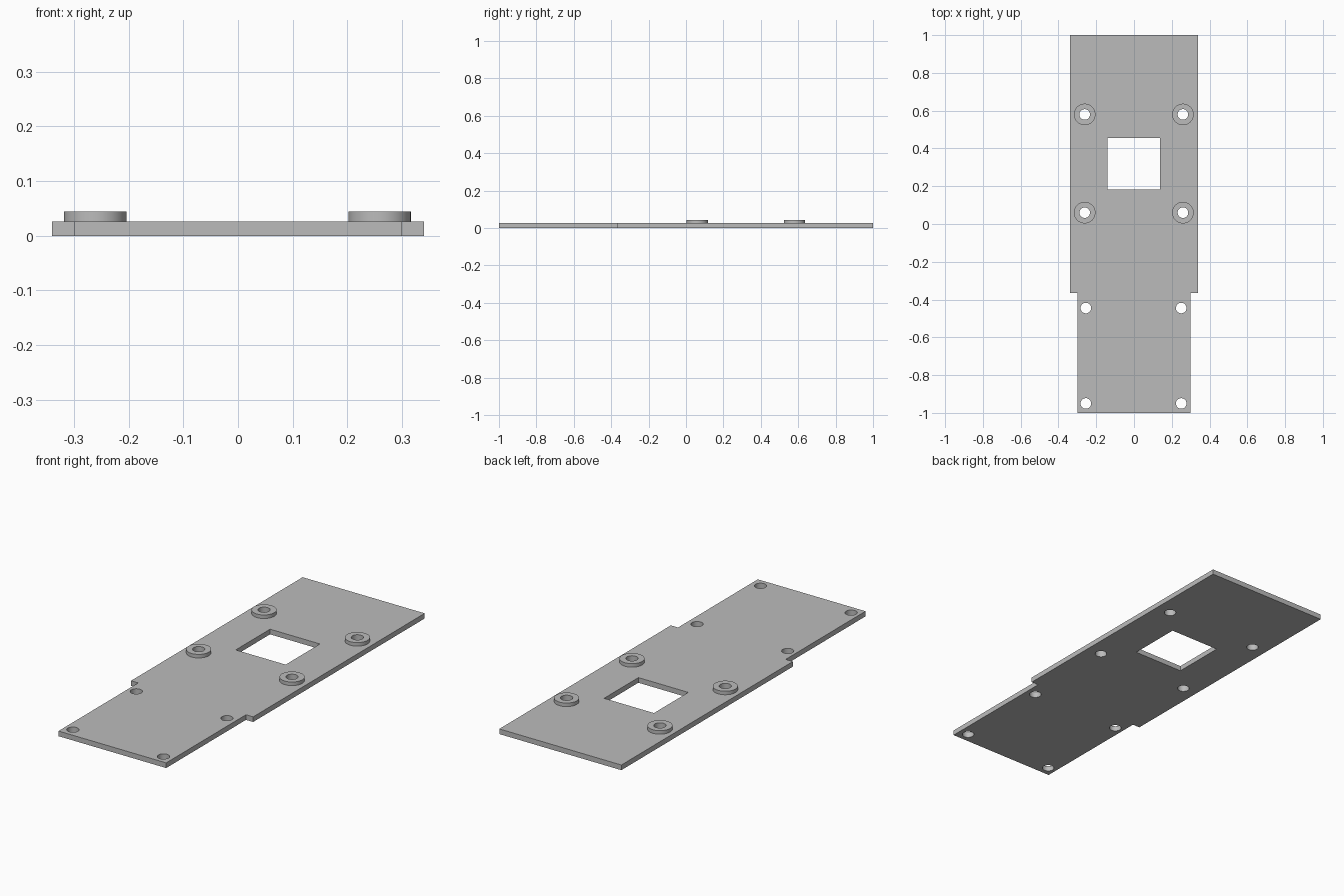
import bpy
import bmesh
from math import cos, sin, tau, radians

cube = bpy.data.objects.get("Cube")
if cube:
    bpy.data.objects.remove(cube, do_unlink=True)

PLATE_TOP, BOSS_TOP = 0.026, 0.044
HOLE_R, BOSS_R = 0.028, 0.057

grey = bpy.data.materials.new("plain grey")
grey.use_nodes = True
colour = (0.5, 0.5, 0.5, 1)
grey.diffuse_color = colour
grey.node_tree.nodes["Principled BSDF"].inputs["Base Color"].default_value = colour


def circle(x, y, r, n=48):
    return [(x + r * cos(tau * i / n), y + r * sin(tau * i / n)) for i in range(n)]


def rectangle(x0, x1, y0, y1):
    return [(x0, y0), (x1, y0), (x1, y1), (x0, y1)]


def add_slab(name, loops, z0, z1):
    """Extrude an outline (first loop) with openings (other loops)."""
    curve = bpy.data.curves.new(name, 'CURVE')
    curve.dimensions = '2D'
    curve.fill_mode = 'BOTH'
    curve.extrude = (z1 - z0) / 2
    for loop in loops:
        spline = curve.splines.new('POLY')
        spline.points.add(len(loop) - 1)
        for point, (x, y) in zip(spline.points, loop):
            point.co = (x, y, 0, 1)
        spline.use_cyclic_u = True
    obj = bpy.data.objects.new(name, curve)
    bpy.context.collection.objects.link(obj)
    bpy.ops.object.select_all(action='DESELECT')
    obj.select_set(True)
    bpy.context.view_layer.objects.active = obj
    bpy.ops.object.convert(target='MESH')
    obj = bpy.context.object

    # Weld the caps to the walls and stand the slab at its height
    bm = bmesh.new()
    bm.from_mesh(obj.data)
    bmesh.ops.remove_doubles(bm, verts=bm.verts, dist=0.0001)
    bmesh.ops.recalc_face_normals(bm, faces=bm.faces)
    bmesh.ops.translate(bm, verts=bm.verts, vec=(0, 0, (z0 + z1) / 2))
    bm.to_mesh(obj.data)
    bm.free()
    obj.data.materials.clear()
    obj.data.materials.append(grey)
    bpy.ops.object.shade_smooth_by_angle(angle=radians(30))
    return obj


# Stepped plate with a square window, boss holes and corner holes
outline = [(-0.3, -1), (0.3, -1), (0.3, -0.365), (0.34, -0.365),
           (0.34, 1), (-0.34, 1), (-0.34, -0.365), (-0.3, -0.365)]
window = rectangle(-0.14, 0.138, 0.182, 0.455)
bosses = [(x, y) for x in (-0.261, 0.259) for y in (0.06, 0.58)]
corners = [(x, y) for x in (-0.255, 0.25) for y in (-0.95, -0.445)]
holes = [circle(x, y, HOLE_R) for x, y in bosses + corners]
add_slab("mounting_plate", [outline, window] + holes, 0, PLATE_TOP)

# Raised standoff rings around the upper holes
for i, (x, y) in enumerate(bosses):
    add_slab(f"standoff_ring_{i + 1}",
             [circle(x, y, BOSS_R), circle(x, y, HOLE_R)], PLATE_TOP, BOSS_TOP)
